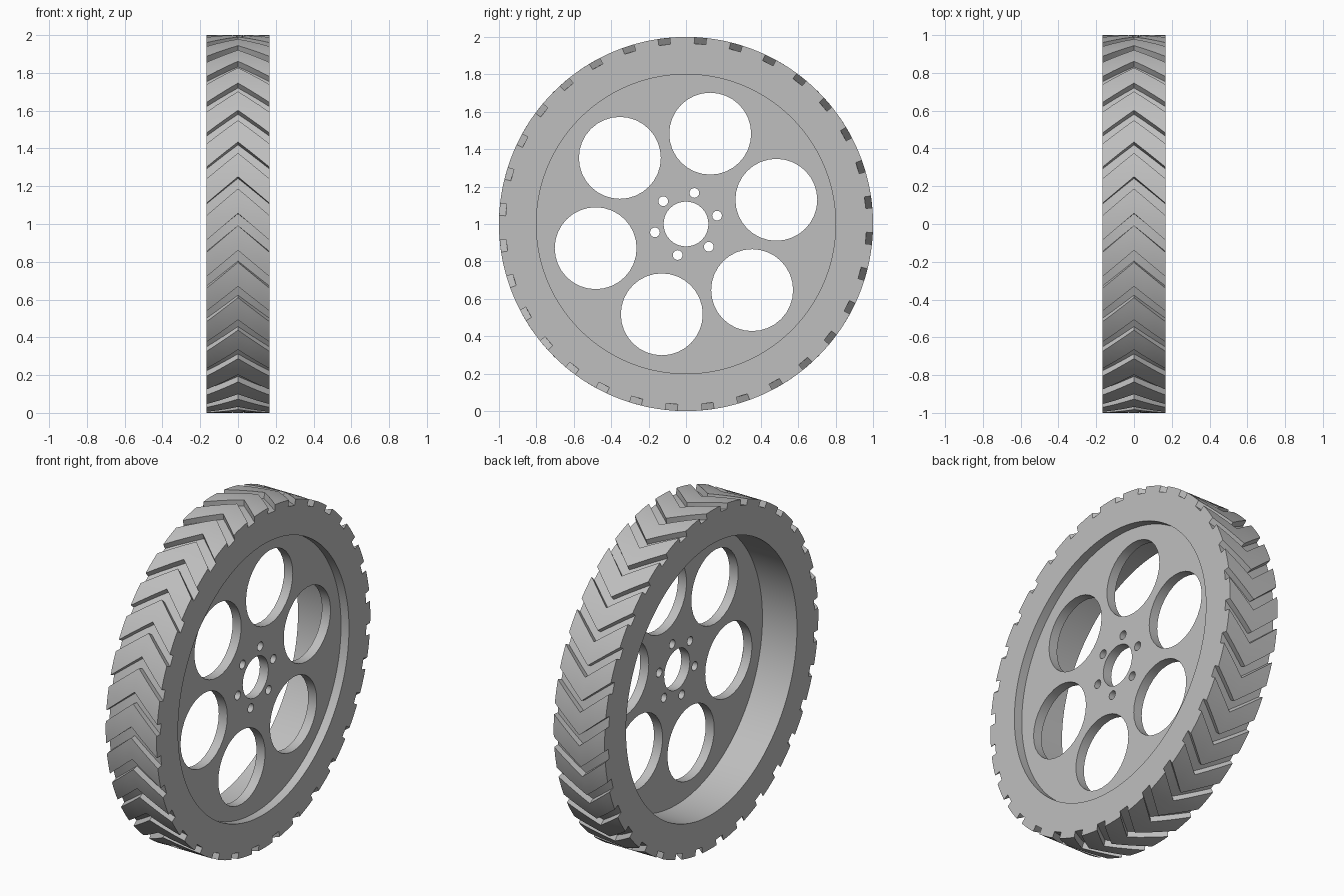
import bpy, bmesh
from math import sin, cos, pi, radians

cube = bpy.data.objects.get("Cube")
if cube:
    bpy.data.objects.remove(cube, do_unlink=True)

HALF = 0.167          # half width of the tyre
R_OUT, R_GROOVE, R_BORE = 1.0, 0.965, 0.8
LUGS = 32
PITCH = 2 * pi / LUGS
GROOVE = radians(3.7)
PHASE = radians(6.8)  # groove centre at the side walls
SKEW = radians(8.2)   # how far the chevron apex leads the side walls

grey = bpy.data.materials.new("plain grey")
grey.use_nodes = True
colour = (0.52, 0.52, 0.52, 1)
grey.diffuse_color = colour
grey.node_tree.nodes["Principled BSDF"].inputs["Base Color"].default_value = colour


def finish(name, bm, angle):
    """Turn a bmesh into a named, shaded object."""
    bmesh.ops.recalc_face_normals(bm, faces=bm.faces)
    mesh = bpy.data.meshes.new(name)
    bm.to_mesh(mesh)
    bm.free()
    mesh.materials.append(grey)
    obj = bpy.data.objects.new(name, mesh)
    bpy.context.collection.objects.link(obj)
    bpy.ops.object.select_all(action="DESELECT")
    obj.select_set(True)
    bpy.context.view_layer.objects.active = obj
    bpy.ops.object.shade_smooth_by_angle(angle=radians(angle))
    return obj


def tread_outline():
    """Radius and angle of every point around the grooved tread."""
    points = []
    for i in range(LUGS):
        a = PHASE + i * PITCH - GROOVE / 2
        b = a + GROOVE
        points += [(R_OUT, a), (R_GROOVE, a), (R_GROOVE, b), (R_OUT, b)]
        land = PITCH - GROOVE
        points += [(R_OUT, b + land * k / 4) for k in (1, 2, 3)]
    return points


# Tyre: chevron tread lofted across the width, closed by side walls and bore
bm = bmesh.new()
outline = tread_outline()
count = len(outline)


def ring(x, points):
    return [bm.verts.new((x, r * cos(a), r * sin(a))) for r, a in points]


rings = []
for t in (-1, -0.67, -0.33, 0, 0.33, 0.67, 1):
    lead = SKEW * (1 - abs(t))
    rings.append(ring(t * HALF, [(r, a - lead) for r, a in outline]))
start = outline[0][1]
bore = [(R_BORE, start + 2 * pi * i / count) for i in range(count)]
rings += [ring(HALF, bore), ring(-HALF, bore)]
for one, two in zip(rings, rings[1:] + rings[:1]):
    for i in range(count):
        j = (i + 1) % count
        bm.faces.new((one[i], one[j], two[j], two[i]))
finish("tyre", bm, 25)

# Wheel disc: flat plate with hub, bolt and lightening holes
plate = bpy.data.curves.new("disc_profile", "CURVE")
plate.dimensions = "2D"
plate.fill_mode = "BOTH"
plate.extrude = 0.028


def circle(cx, cy, r, sides):
    spline = plate.splines.new("POLY")
    spline.points.add(sides - 1)
    for k, p in enumerate(spline.points):
        a = 2 * pi * k / sides
        p.co = (cx + r * cos(a), cy + r * sin(a), 0, 1)
    spline.use_cyclic_u = True


circle(0, 0, R_BORE + 0.005, 96)
circle(0, 0, 0.12, 32)
for i in range(6):
    a = radians(15 + 60 * i)
    circle(0.5 * cos(a), 0.5 * sin(a), 0.219, 32)
    circle(0.172 * cos(a), 0.172 * sin(a), 0.026, 16)

helper = bpy.data.objects.new("disc_profile", plate)
bpy.context.collection.objects.link(helper)
bpy.context.view_layer.update()
flat = helper.evaluated_get(bpy.context.evaluated_depsgraph_get()).to_mesh()
bm = bmesh.new()
bm.from_mesh(flat)
bpy.data.objects.remove(helper, do_unlink=True)
bmesh.ops.remove_doubles(bm, verts=bm.verts, dist=0.0001)
# stand the plate upright, set towards the shallow side
for v in bm.verts:
    u, w, depth = v.co
    v.co = (0.087 + depth, u, w)
finish("wheel_disc", bm, 30)

# Rest the wheel on the ground
for name in ("tyre", "wheel_disc"):
    bpy.data.objects[name].location.z = 1
